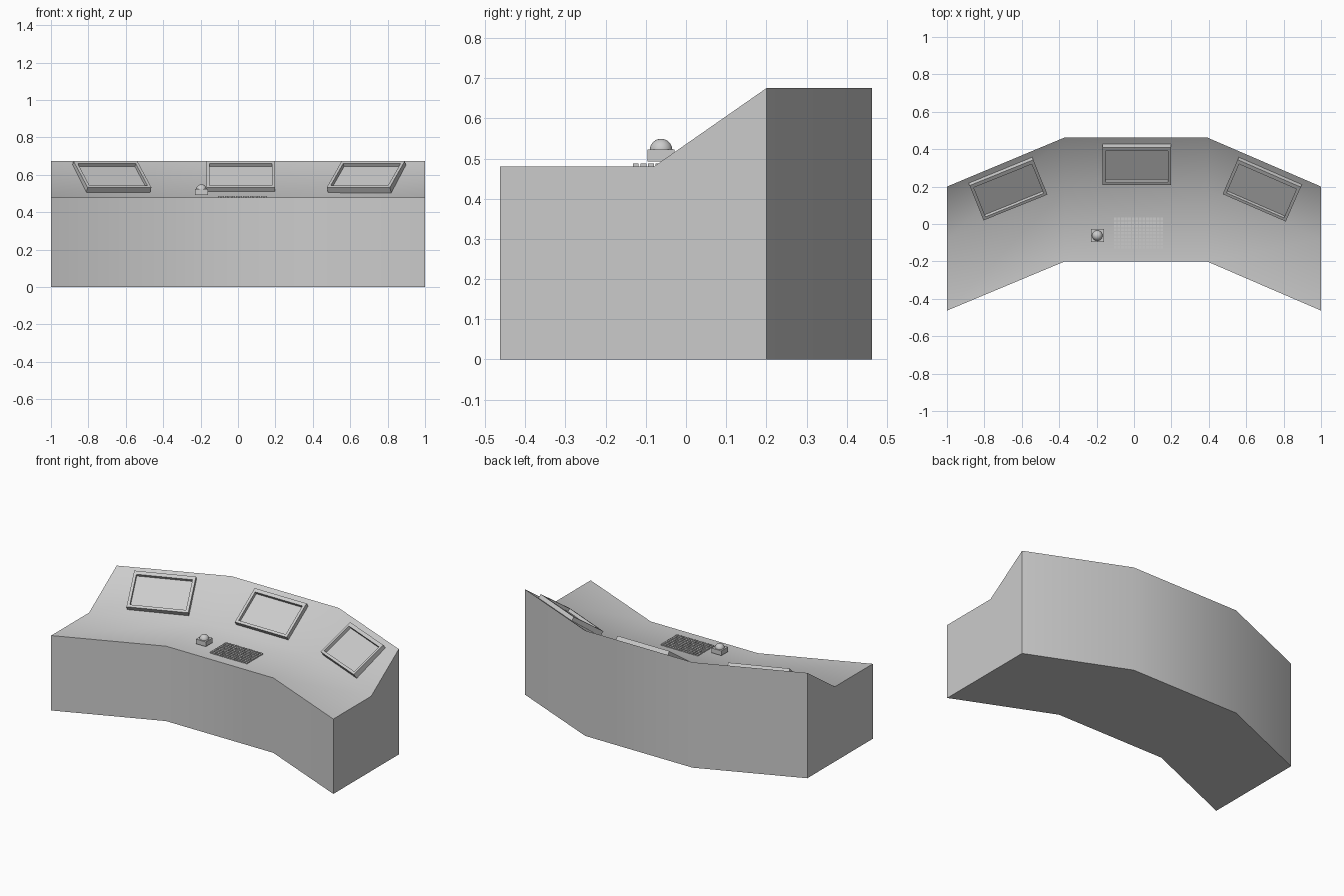
import bpy, bmesh, math
from mathutils import Matrix, Vector

if "Cube" in bpy.data.objects:
    bpy.data.objects.remove(bpy.data.objects["Cube"])


def make_object(name, bm):
    bmesh.ops.recalc_face_normals(bm, faces=bm.faces[:])
    mesh = bpy.data.meshes.new(name)
    bm.to_mesh(mesh)
    bm.free()
    ob = bpy.data.objects.new(name, mesh)
    bpy.context.collection.objects.link(ob)
    return ob


def smooth(ob, degrees):
    bpy.ops.object.select_all(action='DESELECT')
    ob.select_set(True)
    bpy.context.view_layer.objects.active = ob
    bpy.ops.object.shade_smooth_by_angle(angle=math.radians(degrees))


def add_box(bm, center, size):
    m = Matrix.Translation(center) @ Matrix.Diagonal((*size, 1))
    bmesh.ops.create_cube(bm, size=1, matrix=m)


# Console body: one side profile swept through four stations
profile = [(-0.463, 0), (-0.463, 0.48), (-0.08, 0.48), (0.2, 0.675), (0.2, 0)]
stations = [(-1, 0), (-0.37, 0.263), (0.39, 0.263), (1, 0)]
bm = bmesh.new()
rings = [[bm.verts.new((x, y + dy, z)) for y, z in profile] for x, dy in stations]
n = len(profile)
for a, b in zip(rings, rings[1:]):
    for i in range(n):
        j = (i + 1) % n
        bm.faces.new((a[i], a[j], b[j], b[i]))
bm.faces.new(rings[0])
bm.faces.new(rings[-1])
smooth(make_object("console_body", bm), 40)


# Monitors: tilted slabs with a recessed screen
def monitor(name, center, turn):
    w, h, t, depth = 0.368, 0.245, 0.036, 0.02
    bm = bmesh.new()
    add_box(bm, (0, 0, 0), (w, h, t))
    front = max(bm.faces, key=lambda f: f.calc_center_median().z)
    bmesh.ops.inset_region(bm, faces=[front], thickness=0.024)
    for v in front.verts:
        if v.co.y > 0:
            v.co.y -= 0.006
    res = bmesh.ops.extrude_discrete_faces(bm, faces=[front])
    bmesh.ops.translate(bm, verts=res["faces"][0].verts[:], vec=Vector((0, 0, -depth)))
    ob = make_object(name, bm)
    ob.location = center
    ob.rotation_euler = (math.radians(35), 0, math.radians(turn))


monitor("monitor_center", (0.015, 0.32, 0.588), 0)
monitor("monitor_left", (-0.675, 0.191, 0.588), 22)
monitor("monitor_right", (0.687, 0.188, 0.588), -23.5)

# Keyboard: grid of small keys on the desk top
cols, rows, key = 14, 9, 0.0145
bm = bmesh.new()
for c in range(cols):
    for r in range(rows):
        add_box(bm, (-0.1 + c * 0.0191, -0.125 + r * 0.0189, 0.4835),
                (key, key, 0.007))
make_object("keyboard_keys", bm)

# Trackball: small block holding a ball
bm = bmesh.new()
add_box(bm, (-0.196, -0.062, 0.508), (0.07, 0.068, 0.03))
make_object("trackball_base", bm)

bm = bmesh.new()
bmesh.ops.create_uvsphere(bm, u_segments=32, v_segments=16, radius=0.028,
                          matrix=Matrix.Translation((-0.196, -0.062, 0.521)))
smooth(make_object("trackball_ball", bm), 40)
